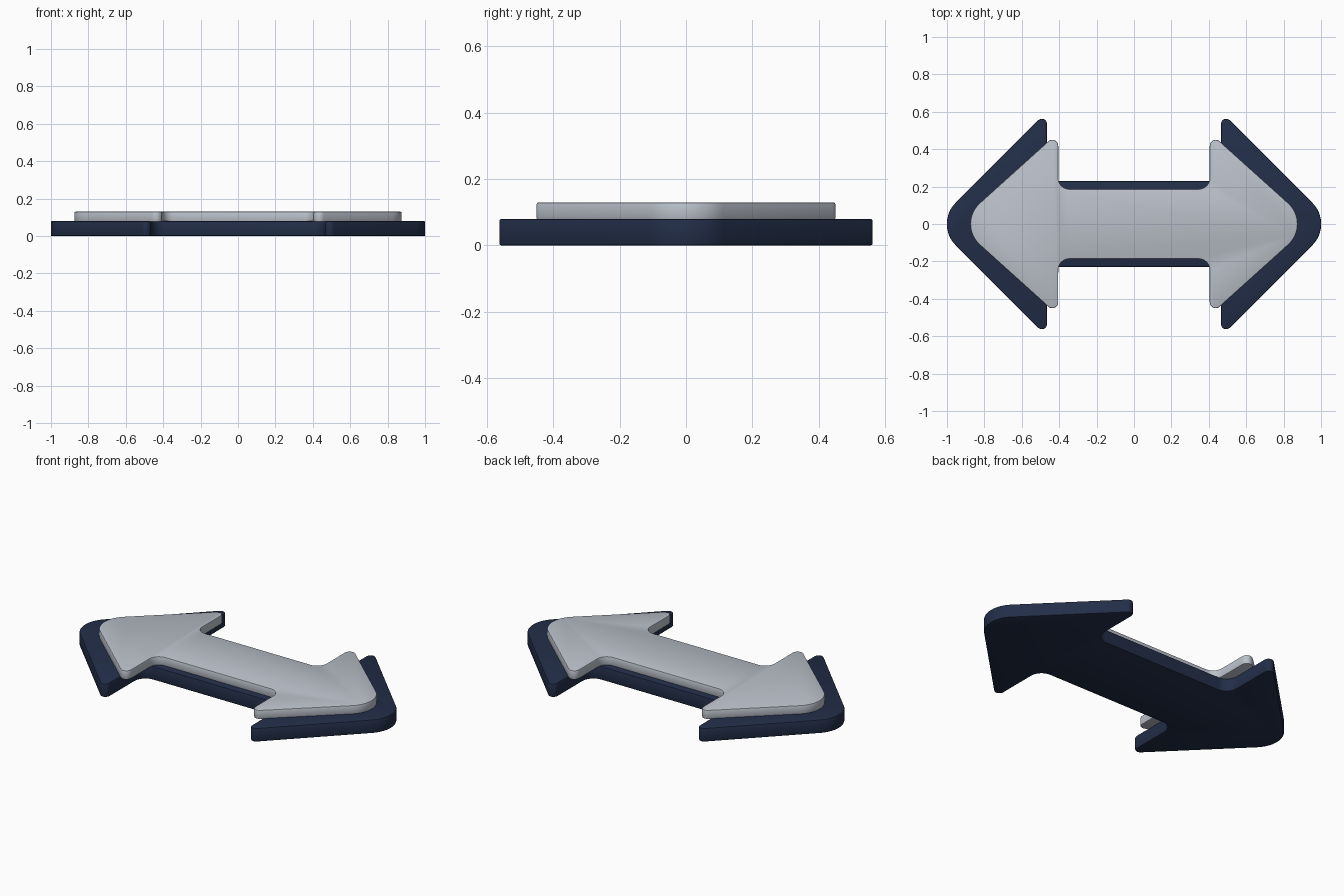
import bpy, bmesh, math
from mathutils import Vector

if "Cube" in bpy.data.objects:
    bpy.data.objects.remove(bpy.data.objects["Cube"])


def material(name, rgb):
    m = bpy.data.materials.new(name)
    m.diffuse_color = (*rgb, 1)
    m.use_nodes = True
    m.node_tree.nodes["Principled BSDF"].inputs["Base Color"].default_value = m.diffuse_color
    return m


def fillet(prev, corner, nxt, r, n):
    """Points of an arc of radius r that rounds a corner."""
    p = Vector(corner)
    a = (Vector(prev) - p).normalized()
    b = (Vector(nxt) - p).normalized()
    half = a.angle(b) / 2
    centre = p + (a + b).normalized() * r / math.sin(half)
    s = p + a * r / math.tan(half) - centre
    e = p + b * r / math.tan(half) - centre
    sweep = s.angle_signed(e)
    # angle_signed is clockwise positive
    return [centre + Vector((s.x * math.cos(t) + s.y * math.sin(t),
                             s.y * math.cos(t) - s.x * math.sin(t)))
            for t in (sweep * i / n for i in range(n + 1))]


def double_arrow(name, z0, z1, tip, back, wing, bar, radii, mat):
    r_tip, r_wing, r_in = radii
    # Sharp outline of the right head, then the left one by half a turn
    right = [((back, -bar), r_in, 8), ((back, -wing), r_wing, 10),
             ((tip, 0), r_tip, 16), ((back, wing), r_wing, 10),
             ((back, bar), r_in, 8)]
    corners = right + [((-x, -y), r, n) for (x, y), r, n in right]
    pts = []
    for i, (c, r, n) in enumerate(corners):
        pts += fillet(corners[i - 1][0], c,
                      corners[(i + 1) % len(corners)][0], r, n)
    # Extrude the outline into a slab
    bm = bmesh.new()
    face = bm.faces.new([bm.verts.new((p.x, p.y, z0)) for p in pts])
    ext = bmesh.ops.extrude_face_region(bm, geom=[face], use_keep_orig=True)
    verts = [g for g in ext["geom"] if isinstance(g, bmesh.types.BMVert)]
    bmesh.ops.translate(bm, verts=verts, vec=(0, 0, z1 - z0))
    bmesh.ops.recalc_face_normals(bm, faces=bm.faces)
    # Softened rims
    rims = [e for e in bm.edges
            if abs(e.verts[0].co.z - e.verts[1].co.z) < 1e-6]
    bmesh.ops.bevel(bm, geom=rims, offset=0.006, segments=2, profile=0.5,
                    affect='EDGES', clamp_overlap=True)
    mesh = bpy.data.meshes.new(name)
    bm.to_mesh(mesh)
    bm.free()
    mesh.materials.append(mat)
    ob = bpy.data.objects.new(name, mesh)
    bpy.context.collection.objects.link(ob)
    bpy.context.view_layer.objects.active = ob
    ob.select_set(True)
    bpy.ops.object.shade_smooth_by_angle(angle=math.radians(40))
    ob.select_set(False)


navy = material("navy", (0.016, 0.027, 0.065))
silver = material("silver", (0.50, 0.54, 0.60))

# Dark backing slab and the lighter arrow plate on it
double_arrow("arrow_base", 0, 0.08, 1.067, 0.465, 0.602, 0.23,
             (0.16, 0.028, 0.07), navy)
double_arrow("arrow_plate", 0.076, 0.13, 0.949, 0.405, 0.49, 0.187,
             (0.15, 0.032, 0.06), silver)
